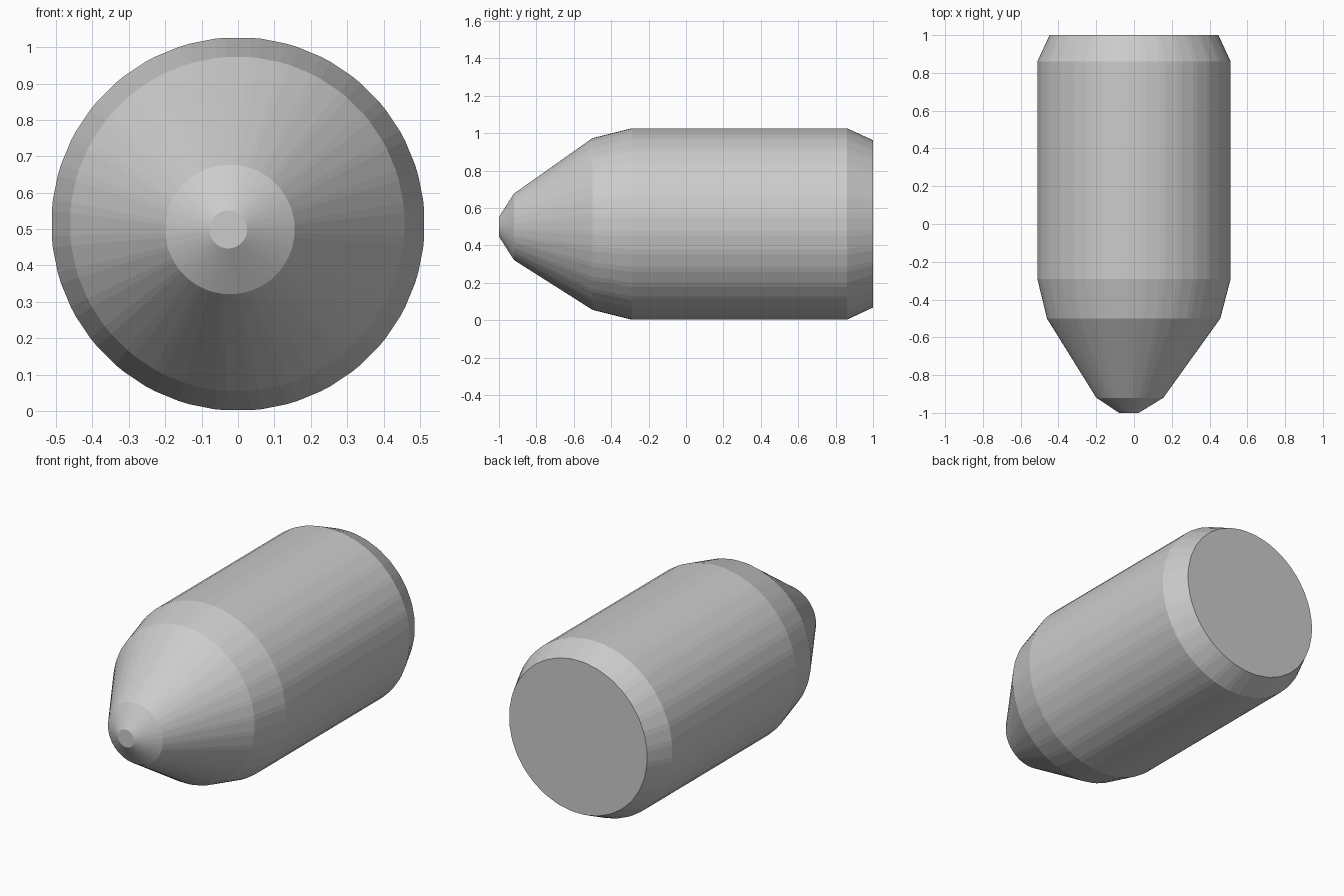
import bpy, bmesh
from math import cos, sin, pi, radians

if "Cube" in bpy.data.objects:
    bpy.data.objects.remove(bpy.data.objects["Cube"])

# body profile from nose to tail: y, radius, centre x, centre z (nose is slightly off axis)
PROFILE = [
    (-1.00, 0.052, -0.027, 0.499),
    (-0.92, 0.178, -0.022, 0.499),
    (-0.50, 0.460, -0.002, 0.514),
    (-0.29, 0.513, 0.0, 0.514),
    (0.86, 0.513, 0.0, 0.514),
    (1.00, 0.448, 0.0, 0.515),
]
SIDES = 32
HALF_FLAT = radians(3.9)  # wide flat strips with narrow chamfers between them


def ring(bm, y, r, cx, cz):
    verts = []
    for i in range(SIDES):
        for s in (-1, 1):
            a = 2 * pi * i / SIDES + s * HALF_FLAT
            verts.append(bm.verts.new((cx + r * cos(a), y, cz + r * sin(a))))
    return verts


bm = bmesh.new()
rings = [ring(bm, *p) for p in PROFILE]

# skin between rings
for a, b in zip(rings, rings[1:]):
    n = len(a)
    for i in range(n):
        j = (i + 1) % n
        bm.faces.new((a[i], a[j], b[j], b[i]))

# flat nose tip and tail
bm.faces.new(rings[0])
bm.faces.new(rings[-1])
bmesh.ops.recalc_face_normals(bm, faces=bm.faces)

mesh = bpy.data.meshes.new("capsule_body")
bm.to_mesh(mesh)
bm.free()
body = bpy.data.objects.new("capsule_body", mesh)
bpy.context.collection.objects.link(body)
